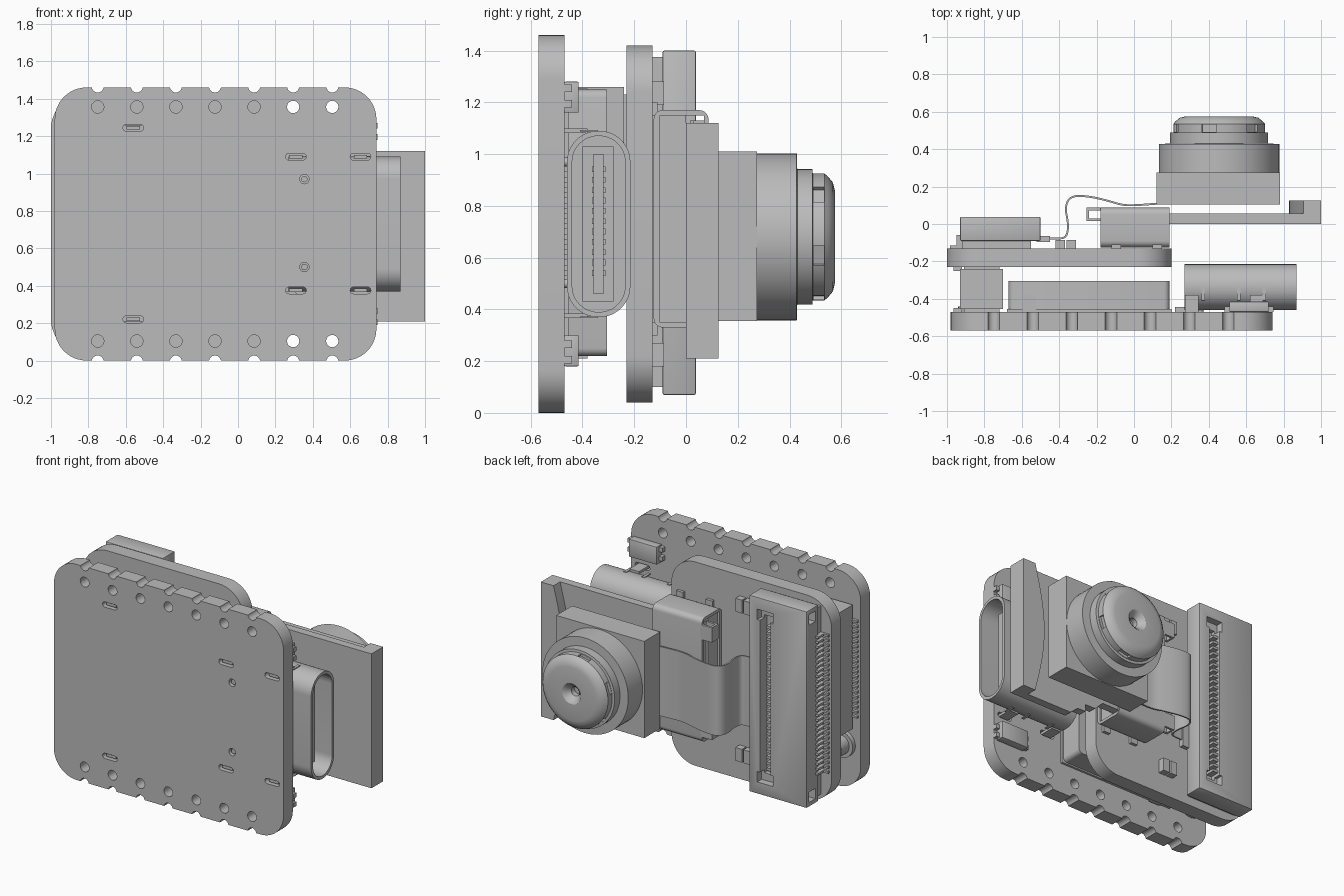
import bpy, bmesh, math
from mathutils import Matrix, Vector

if "Cube" in bpy.data.objects:
    bpy.data.objects.remove(bpy.data.objects["Cube"])

GREY = (0.5, 0.5, 0.5, 1)
mat = bpy.data.materials.new("plain grey")
mat.use_nodes = True
mat.diffuse_color = GREY
mat.node_tree.nodes["Principled BSDF"].inputs["Base Color"].default_value = GREY
parts = []
MID = 0.73          # height of the board centre
LENS = (0.455, 0.68)  # lens axis x, z


def finish(name, bm):
    bmesh.ops.recalc_face_normals(bm, faces=bm.faces)
    mesh = bpy.data.meshes.new(name)
    bm.to_mesh(mesh)
    bm.free()
    mesh.materials.append(mat)
    ob = bpy.data.objects.new(name, mesh)
    bpy.context.collection.objects.link(ob)
    parts.append(ob)
    return ob


def boxes(name, specs, bevel=0):
    """One object out of (x0, x1, y0, y1, z0, z1) blocks."""
    bm = bmesh.new()
    for x0, x1, y0, y1, z0, z1 in specs:
        m = Matrix.Translation(((x0 + x1) / 2, (y0 + y1) / 2, (z0 + z1) / 2))
        m = m @ Matrix.Diagonal((x1 - x0, y1 - y0, z1 - z0, 1))
        bmesh.ops.create_cube(bm, size=1, matrix=m)
    if bevel:
        bmesh.ops.bevel(bm, geom=bm.edges[:], offset=bevel, segments=2, affect='EDGES', profile=0.5)
    return finish(name, bm)


def rounded(u0, u1, v0, v1, r, seg=8):
    """Outline of a rounded rectangle."""
    pts = []
    for k, (cu, cv) in enumerate([(u1 - r, v1 - r), (u0 + r, v1 - r), (u0 + r, v0 + r), (u1 - r, v0 + r)]):
        for i in range(seg + 1):
            a = (k + i / seg) * math.pi / 2
            pts.append((cu + r * math.cos(a), cv + r * math.sin(a)))
    return pts


def prism(name, outlines, a, b, axis="y"):
    """Extrude outlines along y (outline in x, z), x (y, z) or z (x, y)."""
    place = {"y": lambda u, v: (u, a, v), "x": lambda u, v: (a, u, v), "z": lambda u, v: (u, v, a)}[axis]
    move = Vector({"y": (0, b - a, 0), "x": (b - a, 0, 0), "z": (0, 0, b - a)}[axis])
    bm = bmesh.new()
    for outline in outlines:
        face = bm.faces.new([bm.verts.new(place(u, v)) for u, v in outline])
        new = bmesh.ops.extrude_face_region(bm, geom=[face])["geom"]
        bmesh.ops.translate(bm, vec=move, verts=[g for g in new if isinstance(g, bmesh.types.BMVert)])
    return finish(name, bm)


def lathe(name, profile, x, z, steps=64):
    """Spin (radius, y) points around an axis along y."""
    bm = bmesh.new()
    vs = [bm.verts.new((x + r, y, z)) for r, y in profile]
    edges = [bm.edges.new(p) for p in zip(vs, vs[1:])]
    bmesh.ops.spin(bm, geom=vs + edges, cent=(x, 0, z), axis=(0, 1, 0), angle=math.tau, steps=steps)
    bmesh.ops.remove_doubles(bm, verts=bm.verts, dist=1e-4)
    return finish(name, bm)


def cut(ob, cutter):
    mod = ob.modifiers.new("cut", 'BOOLEAN')
    mod.operation, mod.object, mod.solver = 'DIFFERENCE', cutter, 'EXACT'
    bpy.context.view_layer.objects.active = ob
    bpy.ops.object.modifier_apply(modifier="cut")
    parts.remove(cutter)
    bpy.data.objects.remove(cutter)


def circle(x, z, r, n=20):
    return [(x + r * math.cos(i * math.tau / n), z + r * math.sin(i * math.tau / n)) for i in range(n)]


# Main board: holes, edge notches and mounting slots
main_board = prism("main_board", [rounded(-0.98, 0.74, 0, 1.46, 0.17, 12)], -0.57, -0.47)
slots = [(x, z) for x in (0.31, 0.655) for z in (0.375, 1.09)] + [(-0.56, 0.22), (-0.56, 1.245)]
pegs = [(0.355, 0.5), (0.355, 0.97)]
holes = []
for i in range(7):
    x = -0.75 + i * 0.209
    for s in (-1, 1):
        holes += [circle(x, MID + s * 0.626, 0.033), circle(x, MID + s * 0.735, 0.032)]
holes += [rounded(x - 0.055, x + 0.055, z - 0.018, z + 0.018, 0.0175, 5) for x, z in slots]
holes += [circle(x, z, 0.025) for x, z in pegs]
cut(main_board, prism("hole_cutter", holes, -0.6, -0.44))
boxes("mounting_legs", [(x - 0.036, x + 0.036, -0.555, -0.38, z - 0.009, z + 0.009) for x, z in slots])
prism("locating_pegs", [circle(x, z, 0.017) for x, z in pegs], -0.555, -0.45)

# Parts between the boards
prism("shield_can", [rounded(-0.67, 0.19, 0.22, 1.25, 0.03, 4)], -0.46, -0.305)
boxes("shield_flange", [(-0.68, 0.2, -0.47, -0.455, 0.21, 1.26)])
boxes("board_connector", [(-0.93, -0.7, -0.455, -0.24, 0.42, 1.26), (-0.91, -0.72, -0.47, -0.225, 0.45, 1.23)])
boxes("board_connector_pins", [(-0.965, -0.92, y, y + 0.02, z, z + 0.014)
      for y in (-0.47, -0.25) for z in [0.5 + i * 0.034 for i in range(20)]])
lathe("antenna_socket", [(0, -0.47), (0.09, -0.47), (0.09, -0.44), (0.065, -0.44), (0.065, -0.36),
                         (0.045, -0.36), (0.045, -0.42), (0.015, -0.42), (0.015, -0.37), (0, -0.37)], -0.85, 0.3, 32)
boxes("side_buttons", [(0.51, 0.72, -0.47, -0.415, z, z + 0.12) for z in (0.18, 1.16)], 0.004)
boxes("button_contacts", [(x, x + 0.03, -0.47, -0.44, z, z + 0.03)
      for x in (0.485, 0.715) for z in (0.19, 0.25, 1.18, 1.24)])

# Port: hollow rounded shell with a tongue
port = prism("port_shell", [rounded(-0.46, -0.215, 0.37, 1.09, 0.12, 12)], 0.27, 0.87, "x")
cut(port, prism("port_cutter", [rounded(-0.44, -0.235, 0.39, 1.07, 0.1, 12)], 0.33, 0.9, "x"))
boxes("port_windows", [(x, x + 0.02, -0.41, -0.34, z, z + 0.006)
      for x in (0.36, 0.55, 0.685) for z in (0.366, 1.088)])
boxes("port_tongue", [(0.3, 0.8, -0.358, -0.318, 0.46, 1.0), (0.3, 0.45, -0.4, -0.28, 0.43, 1.03)])
boxes("port_contacts", [(0.4, 0.77, -0.364, -0.312, z, z + 0.022) for z in [0.53 + i * 0.04 for i in range(11)]])
boxes("port_rear_pins", [(0.22, 0.28, -0.47, -0.445, z, z + 0.022) for z in [0.53 + i * 0.04 for i in range(11)]])

# Upper board
prism("upper_board", [rounded(-1.0, 0.2, 0.04, 1.42, 0.18, 12)], -0.23, -0.13)

# Ribbon connector with its recessed slot and pin rows
ribbon = boxes("ribbon_connector", [(-0.93, -0.5, -0.09, 0.038, 0.07, 1.4)], 0.006)
cut(ribbon, boxes("slot_cutter", [(-0.66, -0.58, -0.04, 0.1, 0.2, 1.27)]))
for z in (0.15, 1.25):
    cut(ribbon, boxes("slot_end_cutter", [(-0.68, -0.56, -0.01, 0.1, z, z + 0.07)]))
for z in (0.1, 1.3):
    cut(ribbon, boxes("end_hole_cutter", [(-1, -0.85, -0.055, 0.01, z, z + 0.07)]))
boxes("ribbon_connector_base", [(-0.92, -0.55, -0.135, -0.085, 0.1, 1.375)])
boxes("ribbon_contacts", [(-0.665, -0.62, -0.045, 0.025, z, z + 0.018) for z in [0.24 + i * 0.04 for i in range(25)]])
boxes("ribbon_connector_pins", [b for z in [0.26 + i * 0.033 for i in range(29)] for b in
      ((-0.985, -0.92, -0.13, -0.115, z, z + 0.015), (-0.95, -0.92, -0.12, -0.06, z, z + 0.015))])
boxes("ribbon_clamp", [(-0.52, -0.45, -0.095, -0.065, 0.4, 0.96)])

# Ribbon cable running to the camera
curve = bpy.data.curves.new("ribbon_cable", 'CURVE')
curve.dimensions, curve.extrude, curve.resolution_u = '2D', 0.235, 8
path = [(-0.5, -0.078), (-0.42, -0.078), (-0.36, -0.075), (-0.35, 0.0), (-0.37, 0.09), (-0.34, 0.15),
        (-0.25, 0.15), (-0.14, 0.125), (-0.06, 0.1), (0.02, 0.1), (0.14, 0.11)]
spline = curve.splines.new('NURBS')
spline.points.add(len(path) - 1)
for p, (x, y) in zip(spline.points, path):
    p.co = (x, y, 0, 1)
spline.order_u, spline.use_endpoint_u = 3, True
cable = bpy.data.objects.new("ribbon_cable", curve)
cable.location.z = LENS[1]
bpy.context.collection.objects.link(cable)
curve.materials.append(mat)
solid = cable.modifiers.new("thickness", 'SOLIDIFY')
solid.thickness, solid.offset = 0.01, 0
bpy.ops.object.select_all(action='DESELECT')
cable.select_set(True)
bpy.context.view_layer.objects.active = cable
bpy.ops.object.convert(target='MESH')
parts.append(bpy.context.view_layer.objects.active)

# Card slot: bent shell, tabs and feet
slot = prism("card_slot", [rounded(-0.125, 0.087, 0.33, 1.17, 0.035, 5)], -0.18, 0.19, "x")
cut(slot, boxes("card_slot_cutter", [(-0.3, 0.3, -0.1, 0.07, 0.35, 1.15)]))
boxes("card_slot_body", [(-0.165, 0.18, -0.11, 0.0, 0.345, 1.155)])
boxes("card_slot_tabs", [b for z in (0.37, 1.03) for b in
      ((-0.25, -0.17, 0.072, 0.087, z, z + 0.1), (-0.255, -0.24, 0.015, 0.087, z, z + 0.1),
       (-0.25, -0.17, 0.015, 0.03, z, z + 0.1))])
boxes("card_slot_feet", [(x, x + 0.05, -0.135, -0.11, z, z + 0.05) for x in (-0.12, 0.1) for z in (0.3, 1.15)])
boxes("small_components", [(x, x + 0.05, -0.135, -0.085, z, z + 0.09)
      for x in (-0.42, -0.36) for z in (0.18, 1.19)])

# Memory card with a stepped edge and a raised grip
prism("memory_card", [[(-0.15, 0.37), (0.3, 0.37), (0.36, 0.31), (0.44, 0.31), (0.44, 0.26), (0.5, 0.26),
                       (0.56, 0.21), (1.0, 0.21), (1.0, 1.12), (-0.15, 1.12)]], 0.0, 0.055)
grip = [(1.0, 0.21), (1.0, 1.12)]
for i in range(17):
    t = i / 16
    grip.append((0.905 - 0.075 * math.sin(t * math.pi), 1.12 - 0.91 * t))
prism("card_grip", [grip], 0.05, 0.125)

# Camera: square housing and stepped lens
boxes("camera_housing", [(0.12, 0.78, 0.105, 0.275, 0.355, 1.01)])
lens = lathe("lens_barrel", [(0, 0.26), (0.322, 0.26), (0.322, 0.428), (0.262, 0.43), (0.262, 0.488), (0.245, 0.49),
                             (0.245, 0.535), (0.232, 0.55), (0.21, 0.568), (0.18, 0.575), (0.07, 0.575),
                             (0.055, 0.565), (0.03, 0.535), (0.03, 0.5), (0, 0.5)], *LENS)
bm = bmesh.new()
for i in range(6):
    turn = Matrix.Translation((LENS[0], 0.513, LENS[1])) @ Matrix.Rotation(i * math.pi / 3 + 0.3, 4, 'Y')
    bmesh.ops.create_cube(bm, size=1, matrix=turn @ Matrix.Translation((0.265, 0, 0)) @ Matrix.Diagonal((0.08, 0.04, 0.08, 1)))
cut(lens, finish("lens_notch_cutter", bm))

# Smooth rounded surfaces, keep edges sharp
bpy.ops.object.select_all(action='DESELECT')
for ob in parts:
    ob.select_set(True)
bpy.context.view_layer.objects.active = parts[0]
bpy.ops.object.shade_smooth_by_angle(angle=math.radians(30))
